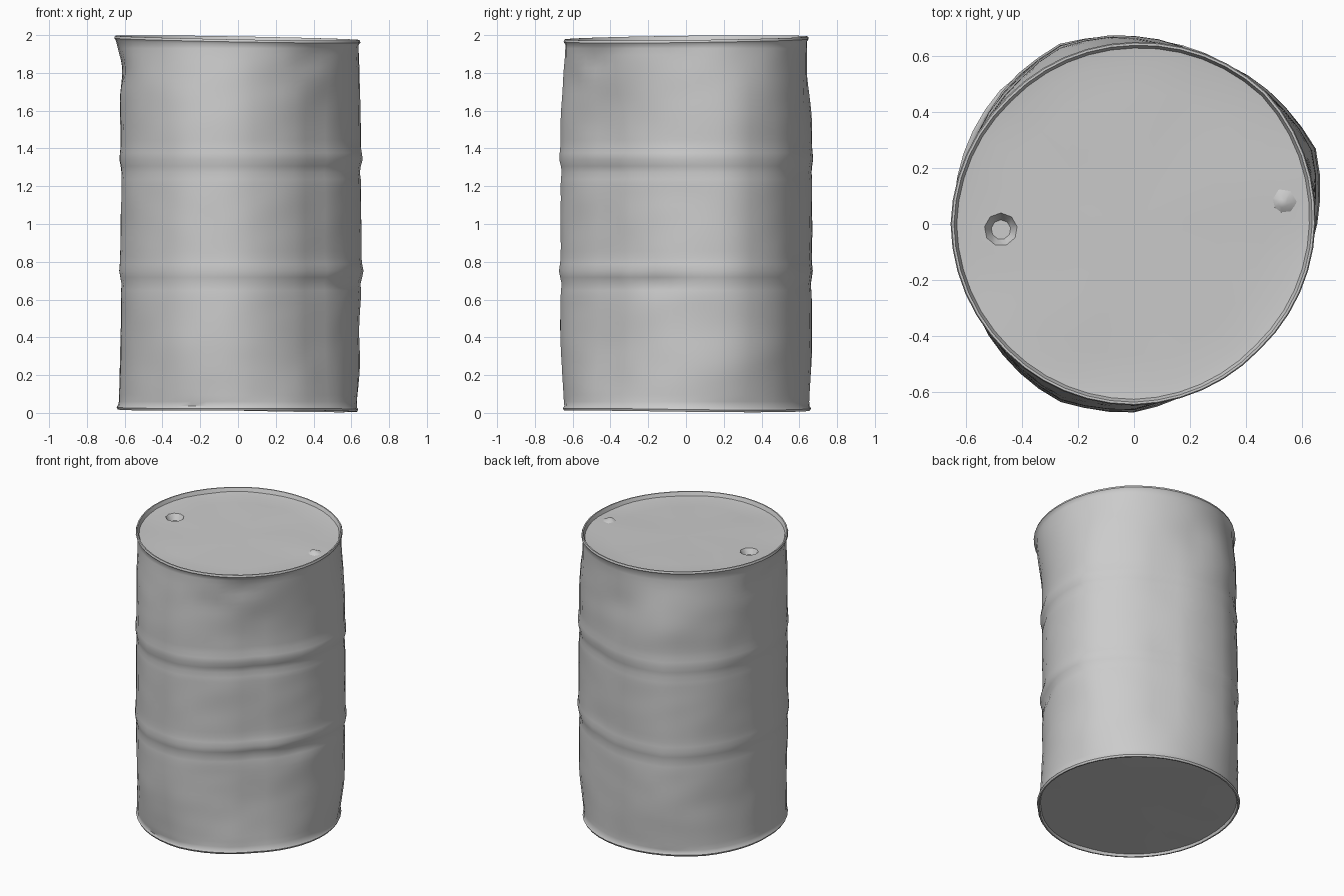
import bpy
import bmesh
import math
from mathutils import Vector, noise

cube = bpy.data.objects.get("Cube")
if cube:
    bpy.data.objects.remove(cube)

SEGS = 48
TOP, BASE = 1.985, 0.012
LID, FLOOR = 1.96, 0.03

steel = bpy.data.materials.new("worn grey steel")
steel.use_nodes = True
GREY = (0.6, 0.6, 0.6, 1)
steel.diffuse_color = GREY
steel.node_tree.nodes["Principled BSDF"].inputs["Base Color"].default_value = GREY

# Squashed cross-sections, radii at even angles counter-clockwise from +x
WALL = [.645, .695, .675, .65, .67, .695, .665, .635,
        .626, .638, .658, .685, .668, .615, .578, .605]
RIM_TOP = [.648, .668, .65, .642, .655, .648, .648, .635]
RIM_BASE = [.637, .66, .662, .676, .642, .648, .652, .612]

# Dents: angle, height, angular size, vertical size, depth
DENTS = [(184, 1.82, 17, .1, .03), (85, 1.7, 12, .15, .015),
         (125, 1.45, 18, .2, .015), (-54, 1.86, 8, .06, .015),
         (-15, .68, 8, .06, .012), (14, .42, 12, .16, .012),
         (-75, 1.75, 9, .08, .01), (215, .35, 12, .12, .008)]


def smooth(a, b, x):
    t = min(1, max(0, (x - a) / (b - a)))
    return t * t * (3 - 2 * t)


def bell(x, width):
    return math.exp(-(x / width) ** 2)


def turn(a, angle):
    """Signed difference in degrees between a and a given angle."""
    return (math.degrees(a) - angle + 180) % 360 - 180


def section(radii, a):
    t = a / math.tau * len(radii)
    i = int(t)
    return radii[i] + (radii[(i + 1) % len(radii)] - radii[i]) * (t - i)


def rim_radius(a, z):
    return section(RIM_TOP if z > 1 else RIM_BASE, a)


def rim_wave(a, z):
    """Uneven height of the bent top and bottom rims."""
    if z > 1:
        return .014 * math.cos(a - math.radians(145))
    return -.006 * math.cos(a) - .004 * math.sin(2 * a)


def wall_radius(a, z):
    """Wall radius with squash, faint hoops, dents and fine crumpling."""
    w = smooth(-.05, .4, z) * (1 - smooth(1.5, 2, z))
    r = (rim_radius(a, z) - .01) * (1 - w) + (section(WALL, a) - .005) * w
    strength = .45 + .55 * bell(turn(a, -30), 55)
    for hoop in (.75, 1.35):
        r += strength * (.014 * bell(z - hoop, .035) - .008 * bell(z - hoop + .07, .03))
    for angle, height, spread, tall, depth in DENTS:
        r -= depth * bell(turn(a, angle), spread) * bell(z - height, tall)
    p = Vector((math.cos(a) * 2, math.sin(a) * 2, z * 3))
    crumple = .004 * noise.noise(p) + .004 * noise.noise(p * 2.2)
    return r + crumple * smooth(0, .1, z) * smooth(2, 1.9, z)


# Lathe rings from the underside, up the wall, over the rim and onto the lid
def rolled_rim(z, inset):
    return lambda a: (rim_radius(a, z) - inset, z + rim_wave(a, z))


def disc(z, part):
    def ring(a):
        r = (rim_radius(a, z) - .022) * part
        n = noise.noise((r * math.cos(a) * 4, r * math.sin(a) * 4, z))
        return r, z + (rim_wave(a, z) + .006 * n) * part
    return ring


def wall(z):
    return lambda a: (wall_radius(a, z), z)


rings = [disc(FLOOR, p) for p in (.25, .5, .75, .92, 1)]
rings += [rolled_rim(BASE, .015), rolled_rim(BASE, .006),
          rolled_rim(BASE + .012, 0), rolled_rim(BASE + .024, .008)]
rings += [wall(.06 + 1.87 * k / 54) for k in range(55)]
rings += [rolled_rim(TOP - .026, .009), rolled_rim(TOP - .013, 0),
          rolled_rim(TOP, .004), rolled_rim(TOP, .012)]
rings += [disc(LID, 1)] + [disc(LID - .005, p) for p in (.92, .75, .5, .25)]

bm = bmesh.new()
loops = []
for ring in rings:
    loop = []
    for s in range(SEGS):
        a = math.tau * s / SEGS
        r, z = ring(a)
        loop.append(bm.verts.new((r * math.cos(a), r * math.sin(a), z)))
    loops.append(loop)
for low, high in zip(loops, loops[1:]):
    for s in range(SEGS):
        n = (s + 1) % SEGS
        bm.faces.new((low[s], low[n], high[n], high[s]))
for loop, z in ((loops[0], FLOOR), (loops[-1], LID - .005)):
    hub = bm.verts.new((0, 0, z))
    for s in range(SEGS):
        bm.faces.new((loop[s], loop[(s + 1) % SEGS], hub))
bmesh.ops.recalc_face_normals(bm, faces=bm.faces)
mesh = bpy.data.meshes.new("barrel_body")
bm.to_mesh(mesh)
bm.free()
barrel = bpy.data.objects.new("barrel_body", mesh)
bpy.context.collection.objects.link(barrel)
mesh.materials.append(steel)


def cone(name, sides, r1, r2, depth, place):
    bpy.ops.mesh.primitive_cone_add(vertices=sides, radius1=r1, radius2=r2, depth=depth, location=place)
    obj = bpy.context.object
    obj.name = name
    obj.data.materials.append(steel)
    return obj


def activate(obj):
    bpy.ops.object.select_all(action='DESELECT')
    obj.select_set(True)
    bpy.context.view_layer.objects.active = obj


# Large filler opening sunk into the lid
cutter = cone("filler_cutter", 9, .035, .085, .08, (-.475, -.02, 1.965))
cutter.hide_render = True
cut = barrel.modifiers.new("filler_opening", 'BOOLEAN')
cut.operation = 'DIFFERENCE'
cut.solver = 'EXACT'
cut.object = cutter
activate(barrel)
bpy.ops.object.modifier_apply(modifier=cut.name)
bpy.data.objects.remove(cutter)

# Small crushed vent plug
plug = cone("vent_plug", 7, .05, .015, .022, (.53, .075, 1.953))
plug.rotation_euler = (.12, -.15, .3)

for obj in (barrel, plug):
    activate(obj)
    bpy.ops.object.shade_smooth_by_angle(angle=math.radians(45))
